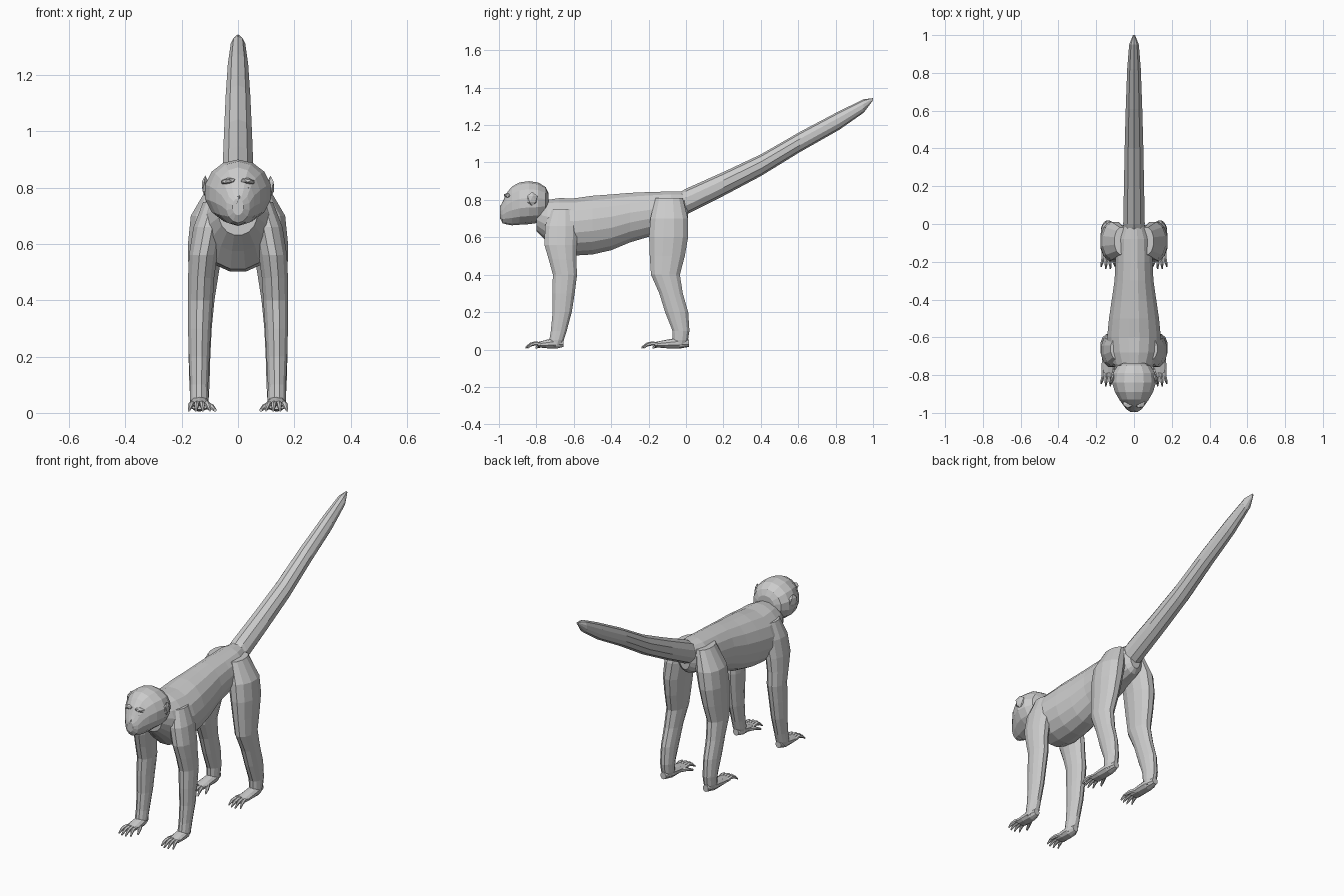
import bpy, bmesh, math
from mathutils import Matrix, Vector, Euler


def make(name, bm):
    bmesh.ops.recalc_face_normals(bm, faces=bm.faces)
    me = bpy.data.meshes.new(name)
    bm.to_mesh(me)
    bm.free()
    ob = bpy.data.objects.new(name, me)
    bpy.context.collection.objects.link(ob)
    return ob


def loft(name, rings, sides=12, axis='y', sx=1):
    """Closed tube through rings (x, y, z, half width, half depth) set square to an axis."""
    bm = bmesh.new()
    loops = []
    for x, y, z, a, b in rings:
        loop = []
        for i in range(sides):
            t = 2 * math.pi * (i + 0.5) / sides
            u, v = a * math.cos(t), b * math.sin(t)
            co = (x + u, y, z + v) if axis == 'y' else (x + u, y + v, z)
            loop.append(bm.verts.new((co[0] * sx, co[1], co[2])))
        loops.append(loop)
    for p, q in zip(loops, loops[1:]):
        for i in range(sides):
            j = (i + 1) % sides
            bm.faces.new((p[i], p[j], q[j], q[i]))
    bm.faces.new(loops[0])
    bm.faces.new(loops[-1])
    return make(name, bm)


def blob(name, loc, size, rot=(0, 0, 0)):
    bm = bmesh.new()
    m = Matrix.LocRotScale(Vector(loc), Euler(rot), Vector(size))
    bmesh.ops.create_icosphere(bm, subdivisions=1, radius=1, matrix=m)
    return make(name, bm)


def fuse(main, parts):
    """Union the parts into one skin and remove the separate pieces."""
    for p in parts:
        mod = main.modifiers.new("union", 'BOOLEAN')
        mod.operation, mod.solver, mod.object = 'UNION', 'EXACT', p
    deps = bpy.context.evaluated_depsgraph_get()
    me = bpy.data.meshes.new_from_object(main.evaluated_get(deps))
    main.modifiers.clear()
    main.data = me
    for p in parts:
        bpy.data.objects.remove(p)


# Torso
torso = loft("body", [(0, y, z, a, b) for y, z, a, b in [
    (.012, .75, .035, .06), (-.01, .755, .065, .09), (-.08, .745, .095, .102),
    (-.2, .722, .10, .122), (-.3, .705, .105, .135), (-.4, .68, .12, .152),
    (-.5, .665, .135, .16), (-.6, .655, .145, .156), (-.68, .66, .135, .152),
    (-.74, .687, .11, .115), (-.80, .71, .07, .08)]], 16)
parts = []

# Tail
parts.append(loft("tail", [(0, y, z, a, b) for y, z, a, b in [
    (-.06, .765, .05, .06), (0, .79, .06, .07), (.2, .885, .056, .064),
    (.4, .985, .052, .058), (.61, 1.11, .046, .054), (.82, 1.225, .038, .05),
    (.95, 1.302, .027, .036), (1.0, 1.338, .006, .006)]], 10))

# Limb rings: z, x, y, half width, half depth
FRONT = [(.75, .08, -.66, .045, .065), (.66, .105, -.667, .055, .09),
         (.56, .124, -.67, .052, .09), (.48, .131, -.66, .048, .076),
         (.40, .134, -.647, .046, .067), (.30, .137, -.655, .042, .062),
         (.20, .138, -.662, .038, .053), (.10, .138, -.680, .033, .044),
         (.05, .138, -.692, .034, .040), (.02, .138, -.70, .03, .034)]
HIND = [(.81, .065, -.09, .04, .075), (.70, .10, -.09, .07, .104),
        (.60, .115, -.093, .065, .108), (.50, .122, -.10, .056, .097),
        (.40, .13, -.11, .048, .080), (.30, .135, -.08, .043, .065),
        (.20, .137, -.05, .040, .064), (.10, .137, -.027, .037, .047),
        (.05, .137, -.03, .034, .042), (.02, .137, -.035, .028, .035)]


def paw(label, sx, heel, ball, tip):
    """Flat sole with four splayed digits and an inner thumb."""
    x, n = .137, ball - heel
    out = [loft(label, [(x, heel, .034, .018, .020), (x, heel + n * .3, .034, .034, .030),
                        (x, heel + n * .7, .029, .036, .022),
                        (x, ball, .026, .035, .014)], 10, 'y', sx)]
    for k in range(4):
        s = k - 1.5
        end = tip + .012 * abs(s)
        a, b = x + s * .018, x + s * .025
        out.append(loft(label + "_digit", [
            (a, ball + .02, .027, .009, .010), (a, ball - .015, .033, .010, .011),
            ((a + b) / 2, (ball + end) / 2 - .01, .026, .009, .010),
            (b, end, .009, .004, .005)], 6, 'y', sx))
    out.append(loft(label + "_thumb", [
        (.115, ball + .06, .025, .010, .012), (.096, ball + .02, .023, .011, .011),
        (.082, ball - .015, .010, .006, .006)], 6, 'y', sx))
    return out


# Legs, hands and feet on both sides
for sx in (1, -1):
    for label, rings in (("front_leg", FRONT), ("hind_leg", HIND)):
        parts.append(loft(label, [(x, y, z, a, b) for z, x, y, a, b in rings], 12, 'z', sx))
    parts += paw("hand", sx, -.655, -.79, -.865)
    parts += paw("foot", sx, .015, -.165, -.245)
fuse(torso, parts)

# Head with tapering muzzle
head = loft("head", [(0, y, z, a, b) for y, z, a, b in [
    (-.735, .785, .055, .05), (-.75, .785, .09, .083), (-.79, .785, .114, .108),
    (-.84, .785, .12, .115), (-.89, .78, .103, .113), (-.93, .768, .080, .104),
    (-.96, .752, .058, .083), (-.98, .733, .042, .058), (-.995, .732, .02, .03)]], 14)
face = [blob("nose", (0, -.975, .755), (.018, .024, .03)),
        blob("chin", (0, -.945, .685), (.036, .03, .02)),
        blob("upper_lip", (0, -.965, .718), (.044, .028, .02))]
for sx in (1, -1):
    face.append(blob("brow", (sx * .034, -.952, .823), (.03, .024, .012), (0, sx * .15, sx * .4)))
    face.append(blob("ear", (sx * .116, -.822, .805), (.012, .032, .038), (0, 0, sx * .25)))
    face.append(blob("eye", (sx * .034, -.957, .795), (.012, .012, .01)))
fuse(head, face)
